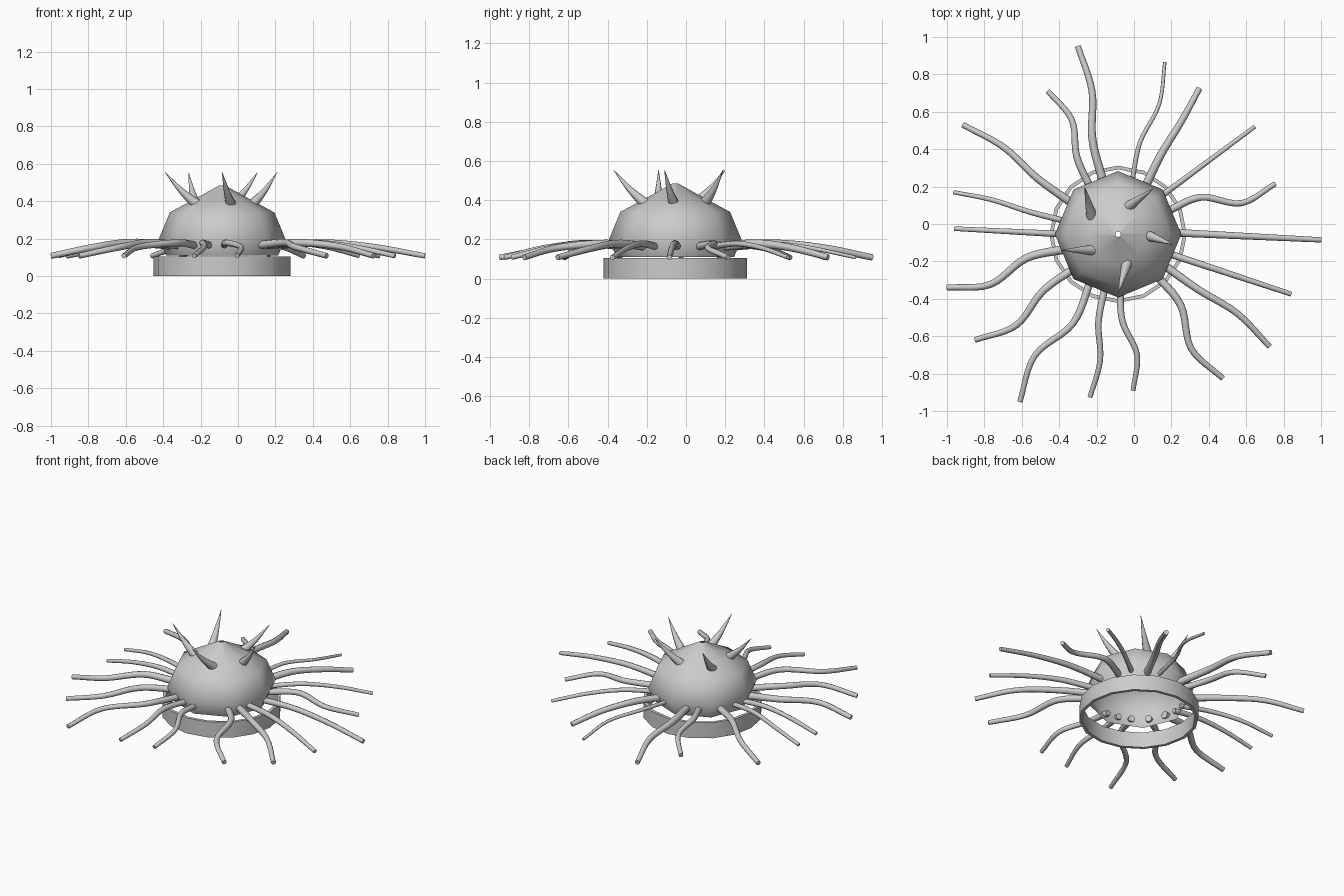
import bpy, bmesh, math
from mathutils import Vector

if "Cube" in bpy.data.objects:
    bpy.data.objects.remove(bpy.data.objects["Cube"])

CX, CY = -0.085, -0.055      # body axis

grey = bpy.data.materials.new("stone_grey")
grey.diffuse_color = (0.6, 0.6, 0.6, 1)
grey.use_nodes = True
grey.node_tree.nodes["Principled BSDF"].inputs["Base Color"].default_value = grey.diffuse_color


def finish(bm, name, angle):
    me = bpy.data.meshes.new(name)
    bmesh.ops.recalc_face_normals(bm, faces=bm.faces)
    bm.to_mesh(me)
    bm.free()
    ob = bpy.data.objects.new(name, me)
    bpy.context.collection.objects.link(ob)
    me.materials.append(grey)
    bpy.context.view_layer.objects.active = ob
    ob.select_set(True)
    bpy.ops.object.shade_smooth_by_angle(angle=math.radians(angle))
    ob.select_set(False)
    return ob


def lathe(name, profile, sides, closed=False, angle=50):
    """Spin a (radius, height) profile round the body axis."""
    bm = bmesh.new()
    rows = [[bm.verts.new((CX + r * math.cos(math.tau * i / sides),
                           CY + r * math.sin(math.tau * i / sides), z))
             for i in range(sides)] for r, z in profile]
    pairs = list(zip(rows, rows[1:])) + ([(rows[-1], rows[0])] if closed else [])
    for a, b in pairs:
        for i in range(sides):
            j = (i + 1) % sides
            bm.faces.new((a[i], a[j], b[j], b[i]))
    return finish(bm, name, angle)


def smooth_path(pts, steps):
    """Catmull-Rom path through the points."""
    p = [2 * pts[0] - pts[1]] + pts + [2 * pts[-1] - pts[-2]]
    out = []
    for k in range(1, len(p) - 2):
        a, b, c, d = p[k - 1:k + 3]
        for s in range(steps):
            t = s / steps
            out.append(0.5 * (2 * b + (c - a) * t + (2 * a - 5 * b + 4 * c - d) * t * t
                              + (3 * b - a - 3 * c + d) * t ** 3))
    return out + [pts[-1]]


def tube(name, path, r0, r1, sides=8):
    """Tapered round tube along a path, capped at both ends."""
    bm = bmesh.new()
    rows, n = [], len(path) - 1
    for k, p in enumerate(path):
        d = (path[min(k + 1, n)] - path[max(k - 1, 0)]).normalized()
        side = d.cross(Vector((0, 0, 1))).normalized()
        up = side.cross(d)
        r = r0 + (r1 - r0) * k / n
        rows.append([bm.verts.new(p + r * (math.cos(math.tau * i / sides) * side
                                           + math.sin(math.tau * i / sides) * up))
                     for i in range(sides)])
    for a, b in zip(rows, rows[1:]):
        for i in range(sides):
            j = (i + 1) % sides
            bm.faces.new((a[i], a[j], b[j], b[i]))
    bm.faces.new(rows[0])
    bm.faces.new(rows[-1])
    return finish(bm, name, 50)


# Eight-sided dome, open below and with a pinhole on top
lathe("dome", [(0.30, 0.11), (0.338, 0.20), (0.28, 0.34), (0.16, 0.405), (0.015, 0.485)], 8)

# Thin base band
lathe("base_ring", [(0.367, 0), (0.367, 0.105), (0.347, 0.105), (0.347, 0)], 16, closed=True)

# Curved horns: base x, y and tip x, y
horns = [(-0.225, 0.04, -0.265, 0.20), (-0.035, 0.09, 0.105, 0.19),
         (0.07, -0.06, 0.21, -0.11), (-0.035, -0.20, -0.085, -0.37),
         (-0.21, -0.14, -0.39, -0.14)]
for i, (bx, by, tx, ty) in enumerate(horns):
    base, tip = Vector((bx, by, 0.375)), Vector((tx, ty, 0.555))
    mid = base.lerp(tip, 0.5) + Vector((0, 0, -0.012))
    low = base + (base - mid) * 0.15
    tube(f"horn_{i + 1}", smooth_path([low, mid, tip], 5), 0.032, 0.001)

# Tentacles: root angle, tip x, tip y, sideways bend at 1/3 and 2/3, tip radius
tentacles = [
    (106, -0.30, 0.95, 0.015, -0.030, 0.016), (121, -0.46, 0.71, 0.0, -0.055, 0.014),
    (146, -0.915, 0.53, 0.0, -0.030, 0.015), (166, -0.965, 0.17, 0.0, -0.012, 0.011),
    (180, -0.96, -0.025, 0.0, 0.0, 0.012), (196, -1.0, -0.34, -0.020, 0.055, 0.016),
    (218, -0.85, -0.62, 0.0, 0.065, 0.015), (239, -0.61, -0.95, 0.035, -0.055, 0.014),
    (256, -0.235, -0.925, -0.010, 0.027, 0.013), (272, -0.005, -0.89, -0.010, 0.045, 0.013),
    (313, 0.475, -0.825, 0.025, -0.055, 0.015), (326, 0.725, -0.655, 0.010, 0.035, 0.015),
    (339, 0.84, -0.375, 0.0, 0.0, 0.013), (2, 1.0, -0.085, 0.0, 0.0, 0.014),
    (25, 0.755, 0.215, 0.030, -0.055, 0.014), (42, 0.645, 0.52, 0.0, 0.0, 0.011),
    (60, 0.35, 0.725, 0.010, 0.0, 0.016), (75, 0.165, 0.865, 0.015, -0.030, 0.009)]
for i, (ang, tx, ty, b1, b2, r) in enumerate(tentacles):
    a = math.radians(ang)
    root = Vector((CX + 0.28 * math.cos(a), CY + 0.28 * math.sin(a), 0.165))
    tip = Vector((tx, ty, 0.108))
    d = (tip - root).normalized()
    left = Vector((-d.y, d.x, 0)).normalized()
    p1 = root.lerp(tip, 1 / 3) + left * b1
    p2 = root.lerp(tip, 2 / 3) + left * b2
    p1.z, p2.z = 0.178, 0.155
    tube(f"tentacle_{i + 1}", smooth_path([root, p1, p2, tip], 6), r * 1.5, r)
